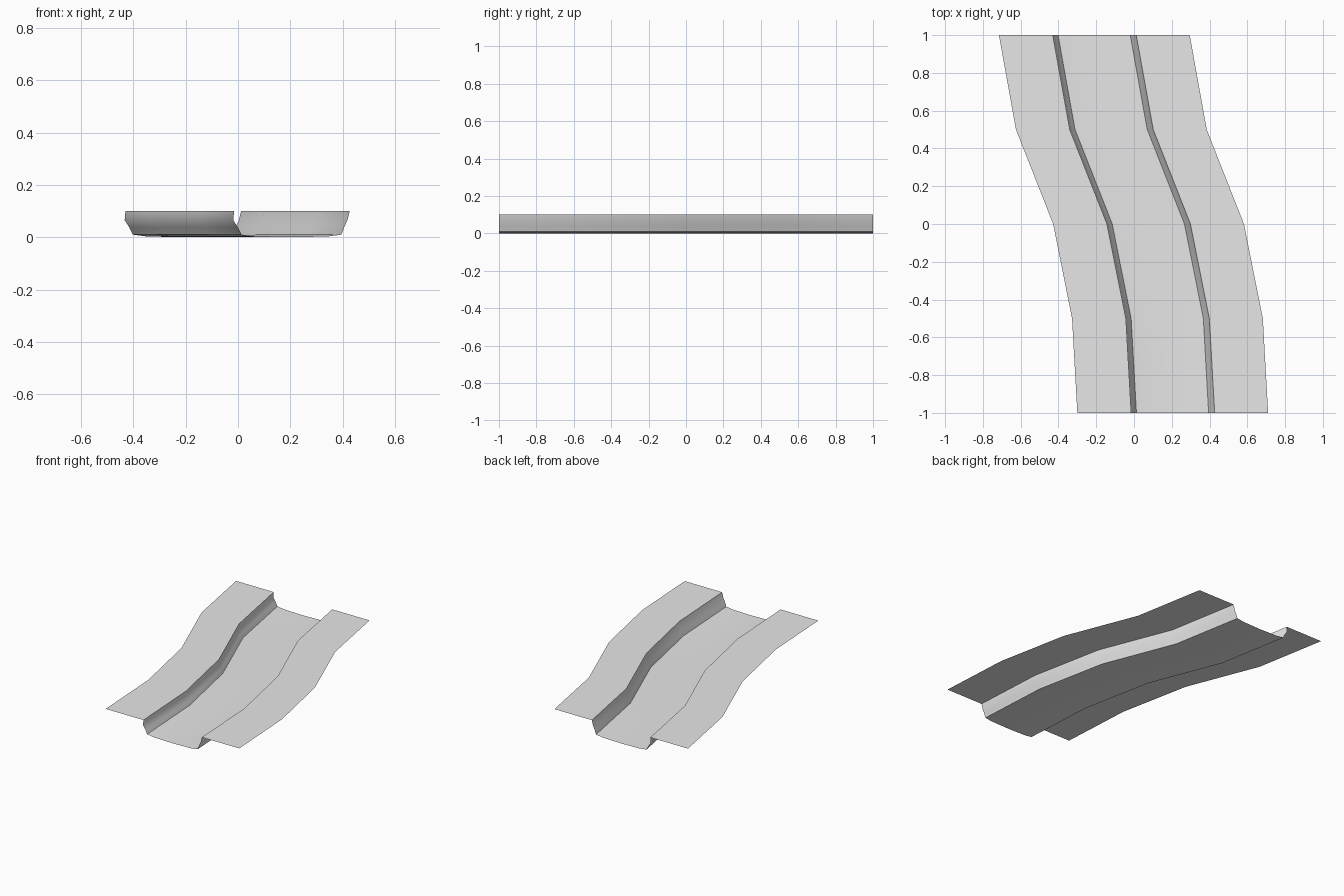
import bpy, bmesh, math

cube = bpy.data.objects.get("Cube")
if cube:
    bpy.data.objects.remove(cube, do_unlink=True)

# One plain grey for the whole sheet
grey = bpy.data.materials.new("light_grey")
grey.use_nodes = True
color = (0.8, 0.8, 0.8, 1)
grey.diffuse_color = color
grey.node_tree.nodes["Principled BSDF"].inputs["Base Color"].default_value = color

# Winding centre line (x, y)
path = [(0.205, -1), (0.177, -0.5), (0.077, 0), (-0.12, 0.5), (-0.21, 1)]

# Cross-section (x offset, z): left bank, left wall, bed, right wall, right bank
section = [
    (-0.505, 0.1), (-0.22, 0.1), (-0.223, 0.065), (-0.205, 0.037), (-0.192, 0.01),
    (-0.14, 0.003), (0, 0), (0.14, 0.003), (0.19, 0.01),
    (0.2, 0.037), (0.213, 0.065), (0.222, 0.1), (0.505, 0.1),
]


def sweep(name, section, path):
    """Slide the cross-section along the path as an open sheet."""
    bm = bmesh.new()
    rows = [[bm.verts.new((cx + x, y, z)) for x, z in section] for cx, y in path]
    for a, b in zip(rows, rows[1:]):
        for i in range(len(section) - 1):
            bm.faces.new((a[i], a[i + 1], b[i + 1], b[i]))
    mesh = bpy.data.meshes.new(name)
    bm.to_mesh(mesh)
    bm.free()
    mesh.materials.append(grey)
    obj = bpy.data.objects.new(name, mesh)
    bpy.context.collection.objects.link(obj)
    return obj


# Channel with its banks
channel = sweep("winding_channel", section, path)
bpy.ops.object.select_all(action="DESELECT")
channel.select_set(True)
bpy.context.view_layer.objects.active = channel
bpy.ops.object.shade_smooth_by_angle(angle=math.radians(40))
